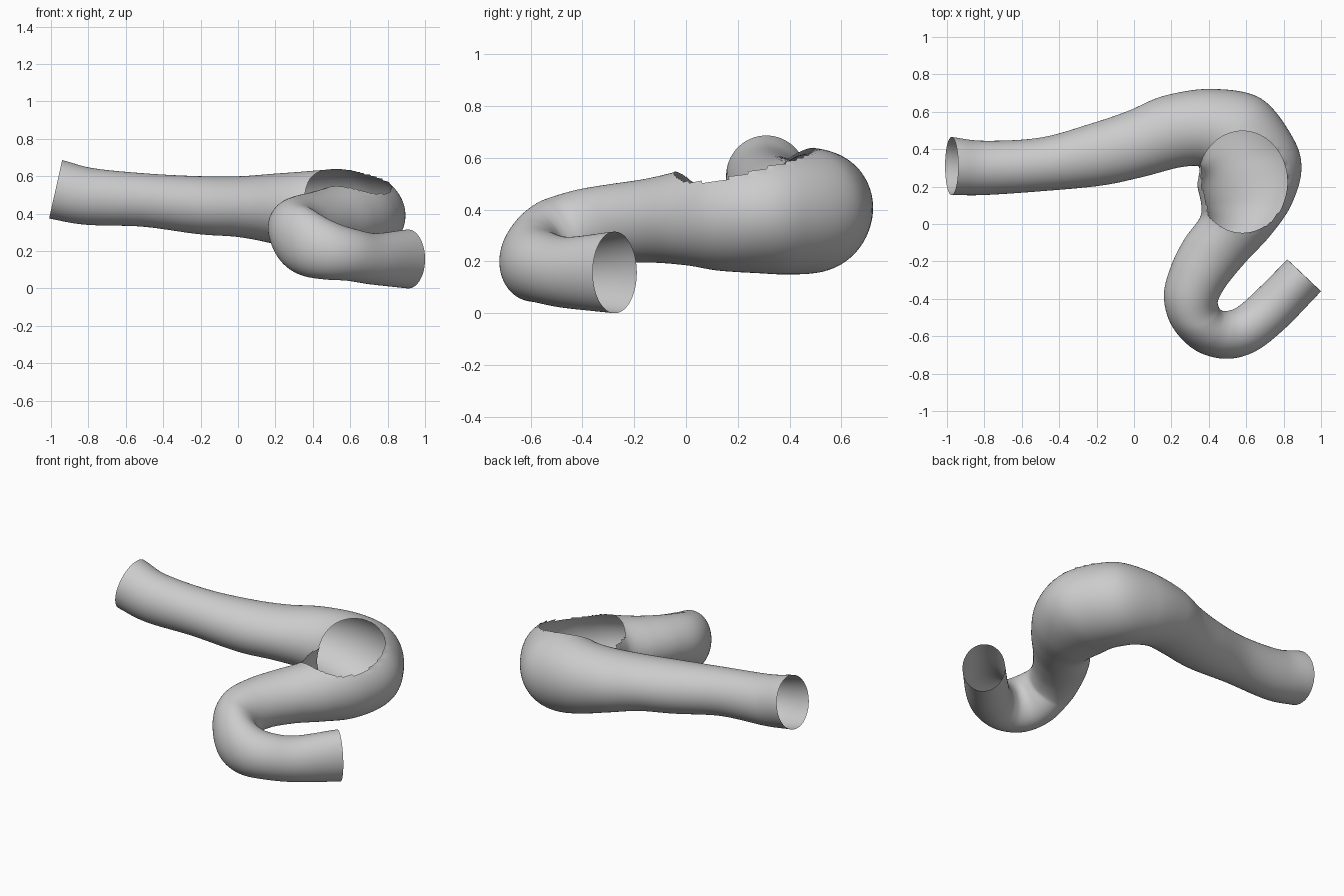
import bpy
import bmesh
import math
from mathutils import Vector

cube = bpy.data.objects.get("Cube")
if cube:
    bpy.data.objects.remove(cube, do_unlink=True)

# Stations along the tube: outer edge x, y, inner edge x, y, lowest z, highest z
STATIONS = [
    (-.975, .465, -.975, .155, .37, .69),
    (-.8, .445, -.8, .155, .34, .645),
    (-.5, .462, -.5, .175, .33, .615),
    (-.22, .54, -.18, .205, .29, .6),
    (-.03, .605, .04, .25, .275, .6),
    (.16, .685, .23, .3, .24, .615),
    (.42, .722, .335, .31, .19, .63),
    (.68, .67, .35, .29, .155, .64),
    (.85, .46, .345, .25, .15, .64),
    (.895, .29, .34, .2, .155, .62),
    (.84, .1, .36, .1, .165, .59),
    (.73, -.06, .35, .03, .185, .55),
    (.6, -.2, .27, -.08, .195, .52),
    (.5, -.32, .2, -.22, .19, .5),
    (.452, -.4, .16, -.38, .16, .48),
    (.45, -.435, .2, -.54, .1, .45),
    (.465, -.46, .32, -.67, .06, .4),
    (.5, -.465, .48, -.72, .045, .355),
    (.56, -.44, .64, -.685, .04, .32),
    (.66, -.35, .8, -.565, .02, .295),
    (.82, -.19, 1, -.36, 0, .315),
]
STEPS, SIDES = 12, 96
HOLE = Vector((.58, .225))
HOLE_SIZE = Vector((.24, .272))
HOLE_FLOOR = .48


def spline(points, steps):
    """Smooth curve through points of any dimension."""
    pts = [Vector(p) for p in points]
    pts = [pts[0] * 2 - pts[1]] + pts + [pts[-1] * 2 - pts[-2]]
    out = []
    for a, b, c, d in zip(pts, pts[1:], pts[2:], pts[3:]):
        for i in range(steps):
            t = i / steps
            out.append((b * 2 + (c - a) * t + (a * 2 - b * 5 + c * 4 - d) * t**2
                        + (b * 3 - a - c * 3 + d) * t**3) / 2)
    return out + [pts[-2]]


def hole_distance(p):
    """Below one inside the oval opening, seen from above."""
    return math.hypot((p.x - HOLE.x) / HOLE_SIZE.x, (p.y - HOLE.y) / HOLE_SIZE.y)


def build_tube():
    rows = spline(STATIONS, STEPS)
    centres = [Vector(((r[0] + r[2]) / 2, (r[1] + r[3]) / 2, (r[4] + r[5]) / 2)) for r in rows]
    bm = bmesh.new()
    rings = []
    # Oval rings, leaning with the slope of the centre line
    for i, (r, c) in enumerate(zip(rows, centres)):
        along = centres[min(i + 1, len(rows) - 1)] - centres[max(i - 1, 0)]
        side = Vector((r[0] - r[2], r[1] - r[3], 0)) / 2
        up = side.cross(along).normalized()
        up *= math.copysign((r[5] - r[4]) / 2, up.z)
        rings.append([bm.verts.new(c + side * math.cos(a) + up * math.sin(a))
                      for a in (math.tau * k / SIDES for k in range(SIDES))])
    for a, b in zip(rings, rings[1:]):
        for k in range(SIDES):
            n = (k + 1) % SIDES
            bm.faces.new((a[k], a[n], b[n], b[k]))
    bmesh.ops.recalc_face_normals(bm, faces=bm.faces)

    # Opening on top of the bulge, with its rim drawn onto the oval
    centre = [f.calc_center_median() for f in bm.faces]
    gone = [f for f, p in zip(bm.faces, centre) if hole_distance(p) < 1 and p.z > HOLE_FLOOR]
    bmesh.ops.delete(bm, geom=gone, context='FACES')
    for v in bm.verts:
        d = hole_distance(v.co)
        if v.is_boundary and .85 < d < 1.15 and v.co.z > HOLE_FLOOR + .03:
            v.co.x = HOLE.x + (v.co.x - HOLE.x) / d
            v.co.y = HOLE.y + (v.co.y - HOLE.y) / d
    mesh = bpy.data.meshes.new("curved_tube")
    bm.to_mesh(mesh)
    bm.free()
    return mesh


grey = bpy.data.materials.new("plain_grey")
grey.use_nodes = True
colour = (.6, .6, .6, 1)
grey.diffuse_color = colour
grey.node_tree.nodes["Principled BSDF"].inputs["Base Color"].default_value = colour

tube = bpy.data.objects.new("curved_tube", build_tube())
tube.data.materials.append(grey)
bpy.context.collection.objects.link(tube)
bpy.context.view_layer.objects.active = tube
tube.select_set(True)
bpy.ops.object.shade_smooth_by_angle(angle=math.radians(60))
